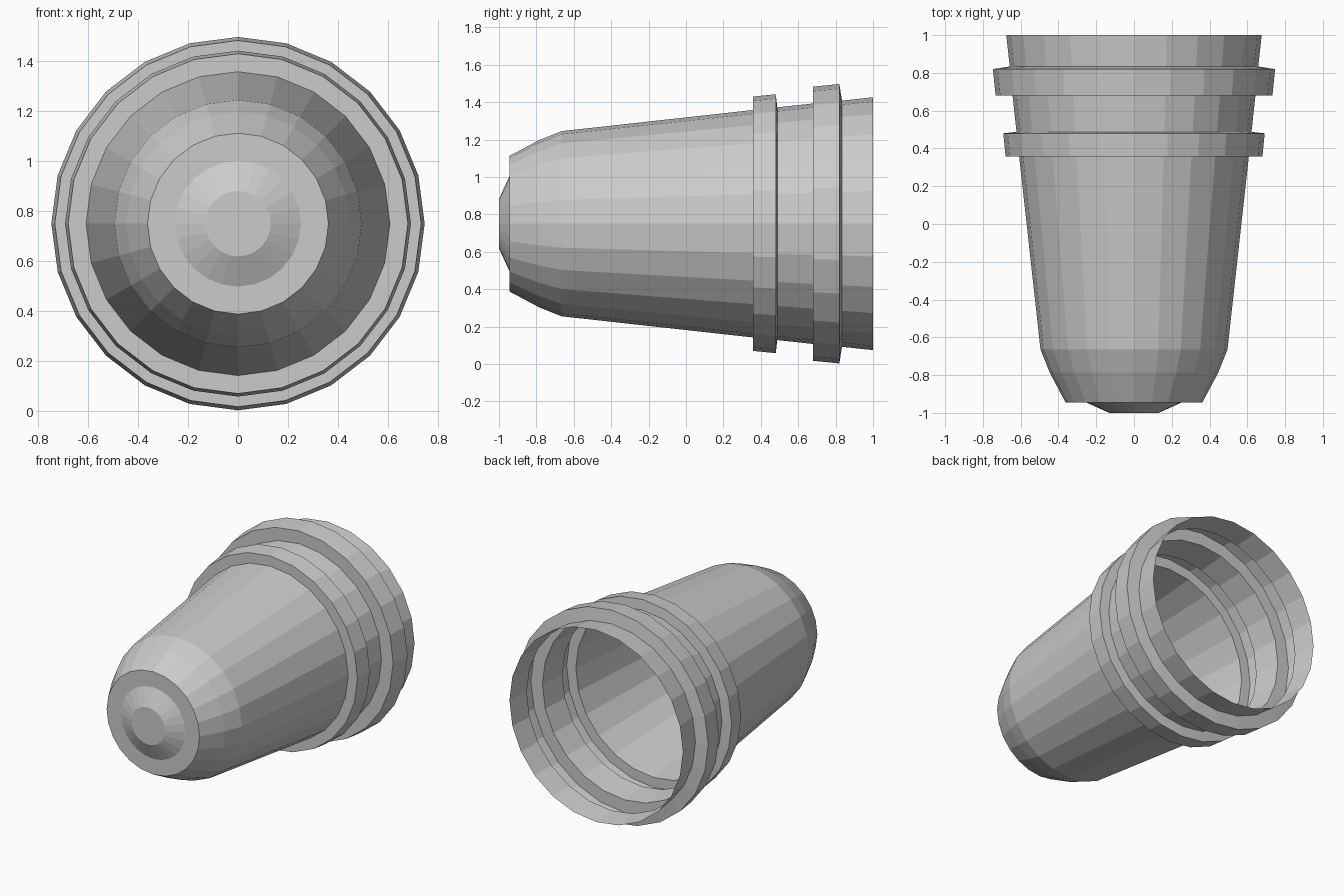
import bpy, bmesh
from math import sin, cos, tau

if "Cube" in bpy.data.objects:
    bpy.data.objects.remove(bpy.data.objects["Cube"])

SIDES = 24
AXIS_Z = 0.75


def lathe(name, profile, cap_front=False):
    """Revolve (y, radius) points around the y axis, from front to back."""
    bm = bmesh.new()
    rings = []
    for y, r in profile:
        rings.append([bm.verts.new((r * sin(tau * i / SIDES), y,
                                    AXIS_Z + r * cos(tau * i / SIDES)))
                      for i in range(SIDES)])
    for a, b in zip(rings, rings[1:]):
        for i in range(SIDES):
            j = (i + 1) % SIDES
            bm.faces.new((a[i], a[j], b[j], b[i]))
    if cap_front:
        bm.faces.new(rings[0][::-1])
    # Open thin shell: make the faces point away from the axis
    bm.normal_update()
    body = max(bm.faces, key=lambda f: f.calc_area() if abs(f.normal.y) < 0.5 else 0)
    c = body.calc_center_median()
    if body.normal.x * c.x + body.normal.z * (c.z - AXIS_Z) < 0:
        bmesh.ops.reverse_faces(bm, faces=bm.faces[:])
    if cap_front:
        bmesh.ops.recalc_face_normals(bm, faces=bm.faces[:])
        bm.normal_update()
        bm.faces.ensure_lookup_table()
        if bm.faces[-1].normal.y > 0:
            bmesh.ops.reverse_faces(bm, faces=bm.faces[:])
    mesh = bpy.data.meshes.new(name)
    bm.to_mesh(mesh)
    bm.free()
    obj = bpy.data.objects.new(name, mesh)
    bpy.context.collection.objects.link(obj)
    return obj


# Tapered shell with rounded nose, two raised bands and an open back
lathe("tapered_shell", [
    (-0.945, 0.252), (-0.945, 0.362), (-0.785, 0.447), (-0.665, 0.495),
    (0.358, 0.608), (0.358, 0.680), (0.480, 0.692), (0.488, 0.622),
    (0.680, 0.643), (0.680, 0.733), (0.820, 0.747), (0.834, 0.658),
    (1.0, 0.676),
])

# Small bevelled button on the nose
lathe("nose_button", [(-1.0, 0.131), (-0.945, 0.252)], cap_front=True)
